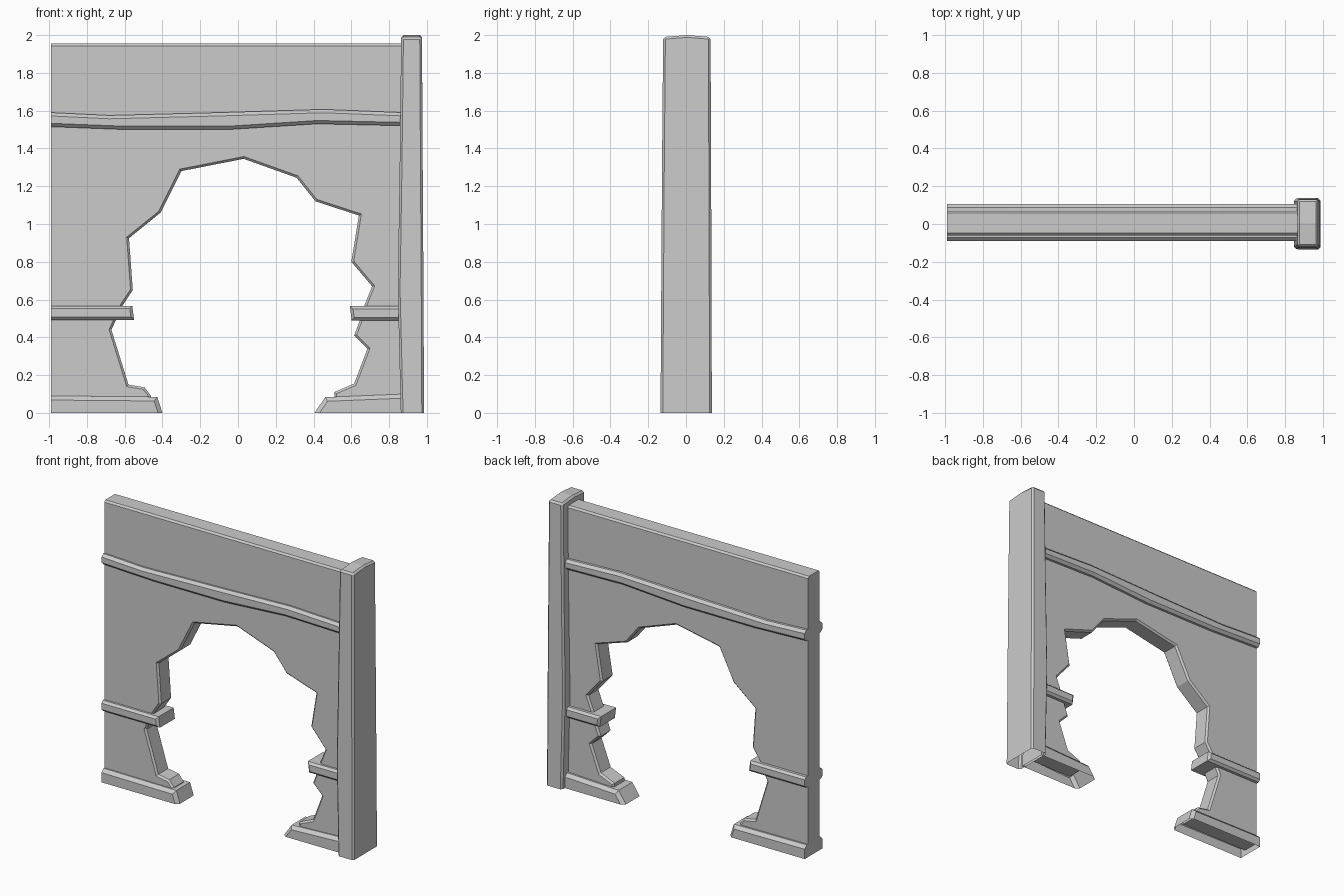
import bpy, bmesh

if "Cube" in bpy.data.objects:
    bpy.data.objects.remove(bpy.data.objects["Cube"])

LEFT, RIGHT = -0.99, 0.88   # wall ends (right end is buried in the post)


def finish(bm, name):
    # open underside where a part meets the ground
    bmesh.ops.recalc_face_normals(bm, faces=bm.faces)
    under = [f for f in bm.faces if all(v.co.z < 1e-4 for v in f.verts)]
    bmesh.ops.delete(bm, geom=under, context='FACES')
    mesh = bpy.data.meshes.new(name)
    bm.to_mesh(mesh)
    bm.free()
    ob = bpy.data.objects.new(name, mesh)
    bpy.context.collection.objects.link(ob)
    return ob


def slab(name, outline, y0, y1, bevel):
    # extrude an x/z outline through the thickness, chamfer its face borders
    bm = bmesh.new()
    front = [bm.verts.new((x, y0, z)) for x, z in outline]
    back = [bm.verts.new((x, y1, z)) for x, z in outline]
    bm.faces.new(front)
    bm.faces.new(back[::-1])
    n = len(outline)
    for i in range(n):
        j = (i + 1) % n
        bm.faces.new((front[i], back[i], back[j], front[j]))
    bmesh.ops.recalc_face_normals(bm, faces=bm.faces)

    def keep_sharp(e):
        a, b = (v.co for v in e.verts)
        across = abs(a.y - b.y) > 1e-4
        at_end = any(abs(a.x - x) < 1e-4 and abs(b.x - x) < 1e-4 for x in (LEFT, RIGHT))
        on_floor = a.z < 1e-4 and b.z < 1e-4
        return across or at_end or on_floor

    edges = [e for e in bm.edges if not keep_sharp(e)]
    bmesh.ops.bevel(bm, geom=edges, offset=bevel, segments=1,
                    affect='EDGES', profile=0.5, clamp_overlap=True)
    return finish(bm, name)


# broken wall with the ragged opening
opening = [(-0.46, 0.04), (-0.46, 0.09), (-0.495, 0.135), (-0.58, 0.15),
           (-0.67, 0.44), (-0.61, 0.57), (-0.557, 0.65), (-0.577, 0.925),
           (-0.41, 1.06), (-0.30, 1.28), (0.03, 1.345), (0.31, 1.245),
           (0.41, 1.12), (0.64, 1.045), (0.60, 0.80), (0.71, 0.67),
           (0.67, 0.57), (0.645, 0.49), (0.615, 0.41), (0.685, 0.34),
           (0.615, 0.155), (0.51, 0.11), (0.51, 0.04)]
wall = [(LEFT, 0.04)] + opening + [(RIGHT, 0.04), (RIGHT, 1.955), (LEFT, 1.955)]
slab("wall", wall, -0.06, 0.07, 0.012)

# sagging upper beam
slab("upper_beam", [(LEFT, 1.515), (-0.6, 1.5), (-0.05, 1.5), (0.42, 1.53), (RIGHT, 1.52),
                    (RIGHT, 1.59), (0.45, 1.607), (-0.1, 1.59), (-0.68, 1.575), (LEFT, 1.59)],
     -0.09, 0.105, 0.018)

# middle rails
slab("left_rail", [(LEFT, 0.493), (-0.55, 0.493), (-0.56, 0.567), (LEFT, 0.567)],
     -0.09, 0.105, 0.015)
slab("right_rail", [(0.602, 0.49), (RIGHT, 0.49), (RIGHT, 0.565), (0.592, 0.565)],
     -0.09, 0.105, 0.015)

# base plinths
slab("left_base", [(LEFT, 0), (-0.40, 0), (-0.428, 0.085), (LEFT, 0.09)], -0.09, 0.105, 0.022)
slab("right_base", [(0.405, 0), (RIGHT, 0), (RIGHT, 0.1), (0.462, 0.083)], -0.09, 0.105, 0.022)

# crooked corner post: stacked rectangular rings, uneven top
rings = [(0.0, 0.862, 0.985, -0.135, 0.137), (0.65, 0.846, 0.982, -0.131, 0.135),
         (1.3, 0.856, 0.978, -0.127, 0.133), (1.99, 0.864, 0.974, -0.121, 0.13)]
bm = bmesh.new()
loops = []
for z, x0, x1, y0, y1 in rings:
    ym = (y0 + y1) / 2
    up = 0.01 if z > 1.9 else 0
    loops.append([bm.verts.new(c) for c in
                  ((x0, y0, z), (x1, y0, z), (x1, ym, z + up), (x1, y1, z),
                   (x0, y1, z), (x0, ym, z + up))])
for low, high in zip(loops, loops[1:]):
    for i in range(6):
        j = (i + 1) % 6
        bm.faces.new((low[i], low[j], high[j], high[i]))
t = loops[-1]
bm.faces.new((t[0], t[1], t[2], t[5]))
bm.faces.new((t[5], t[2], t[3], t[4]))
bmesh.ops.recalc_face_normals(bm, faces=bm.faces)
sharp = [e for e in bm.edges if len(e.link_faces) == 2 and e.calc_face_angle() > 0.8]
bmesh.ops.bevel(bm, geom=sharp, offset=0.012, segments=1, affect='EDGES', profile=0.5)
finish(bm, "corner_post")
